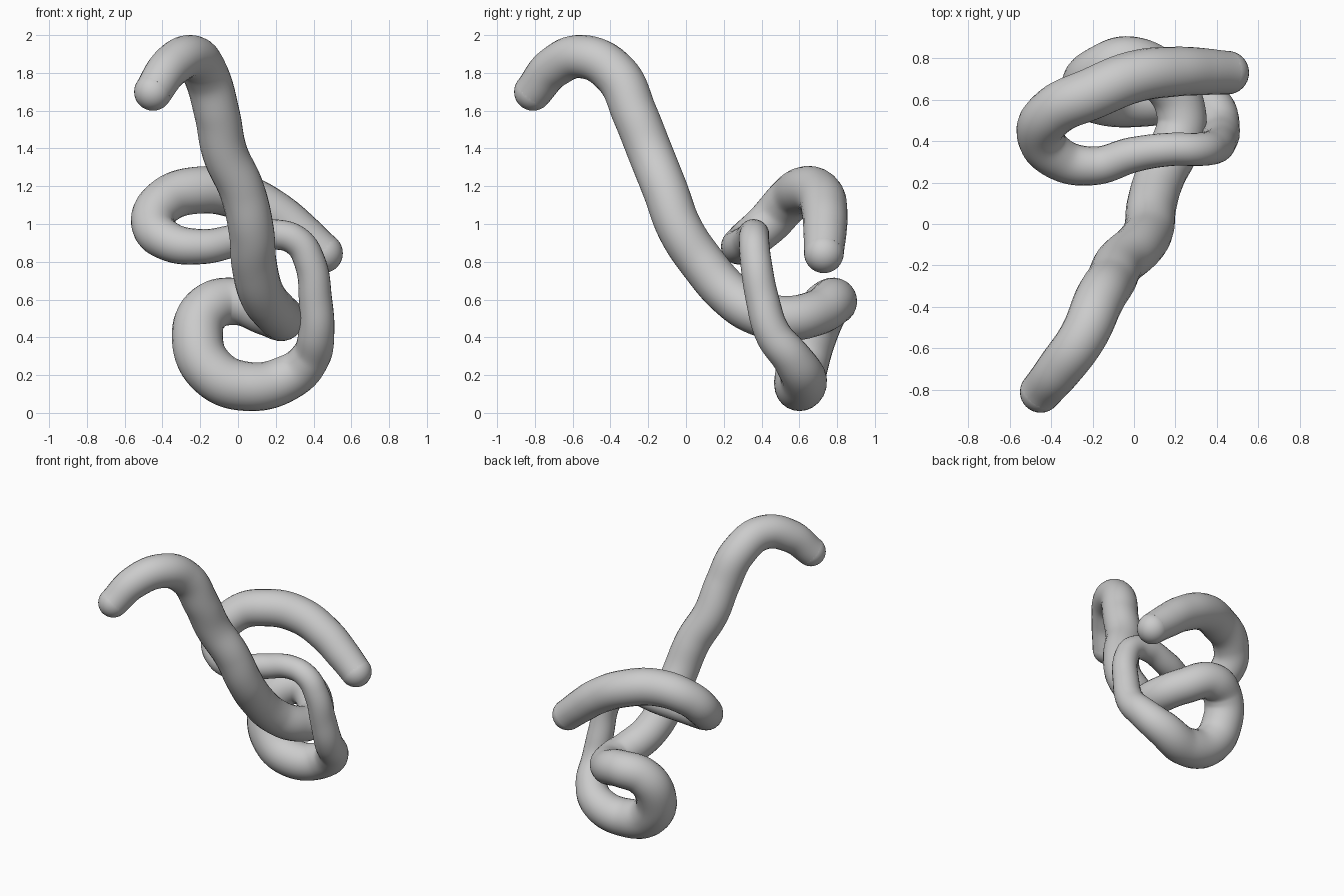
import bpy
from mathutils import Vector

cube = bpy.data.objects.get("Cube")
if cube:
    bpy.data.objects.remove(cube, do_unlink=True)

# Single grey material
grey = bpy.data.materials.new("light grey")
grey.use_nodes = True
COLOUR = (0.6, 0.6, 0.6, 1)
grey.diffuse_color = COLOUR
grey.node_tree.nodes["Principled BSDF"].inputs["Base Color"].default_value = COLOUR

# Centre line of the coiled tube, from raised tip to loose end: x, y, z, radius
PATH = [
    (-.45, -.81, 1.70, .10), (-.36, -.70, 1.83, .11), (-.245, -.54, 1.885, .115),
    (-.17, -.37, 1.79, .12), (-.11, -.27, 1.58, .12), (-.07, -.19, 1.38, .12),
    (.02, -.11, 1.18, .12), (.07, -.03, .97, .12), (.085, .09, .79, .12),
    (.13, .24, .62, .12), (.20, .38, .53, .12), (.23, .52, .50, .12),
    (.15, .69, .53, .12), (-.02, .78, .59, .125), (-.16, .73, .55, .13),
    (-.215, .66, .40, .135), (-.14, .61, .22, .135), (.05, .60, .14, .13),
    (.27, .62, .19, .12), (.38, .56, .29, .105), (.415, .46, .42, .095),
    (.41, .405, .60, .088), (.38, .37, .80, .083), (.31, .36, .91, .08),
    (.18, .36, .945, .08), (0, .335, .915, .085), (-.20, .28, .88, .093),
    (-.37, .32, .91, .105), (-.45, .43, 1.0, .115), (-.39, .54, 1.12, .12),
    (-.20, .63, 1.18, .125), (0, .71, 1.15, .125), (.20, .735, 1.05, .12),
    (.34, .735, .94, .113), (.45, .73, .845, .105),
]

# Tube body: smooth curve with changing thickness, turned into a mesh
curve = bpy.data.curves.new("coiled_tube", "CURVE")
curve.dimensions = "3D"
curve.bevel_depth = 1
curve.bevel_resolution = 10
curve.resolution_u = 10
curve.use_fill_caps = True
spline = curve.splines.new("BEZIER")
spline.radius_interpolation = "CARDINAL"
spline.bezier_points.add(len(PATH) - 1)
for point, (x, y, z, r) in zip(spline.bezier_points, PATH):
    point.co = (x, y, z)
    point.radius = r
    point.handle_left_type = point.handle_right_type = "AUTO"
tube = bpy.data.objects.new("coiled_tube", curve)
bpy.context.collection.objects.link(tube)
bpy.ops.object.select_all(action="DESELECT")
tube.select_set(True)
bpy.context.view_layer.objects.active = tube
bpy.ops.object.convert(target="MESH")
tube = bpy.context.object


def finish(obj):
    obj.data.materials.clear()
    obj.data.materials.append(grey)
    bpy.ops.object.shade_smooth_by_angle()


finish(tube)

# Rounded ends
for name, (x, y, z, r) in (("raised_tip", PATH[0]), ("loose_end", PATH[-1])):
    bpy.ops.mesh.primitive_uv_sphere_add(segments=32, ring_count=16, radius=r, location=Vector((x, y, z)))
    cap = bpy.context.object
    cap.name = name
    finish(cap)
